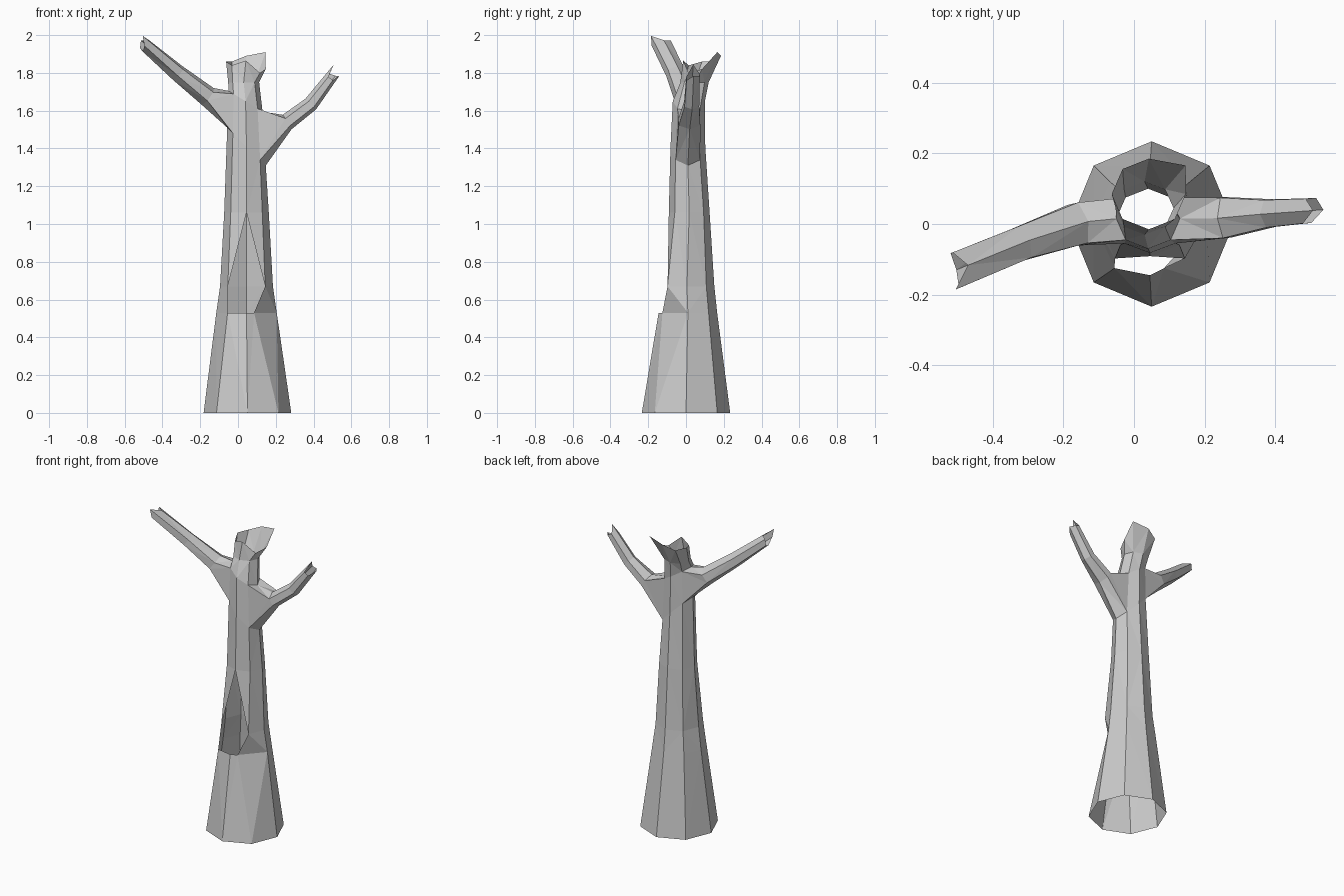
import bpy, bmesh
from math import cos, sin, tau, radians
from mathutils import Vector

if "Cube" in bpy.data.objects:
    bpy.data.objects.remove(bpy.data.objects["Cube"])

SIDES = 8
bm = bmesh.new()


def trunk_ring(z, cx, cy, rx, ry, tilt=0.0, jag=None):
    """Octagon ring; tilt lowers the +x side, jag gives a height per corner."""
    ring = []
    for i in range(SIDES):
        a = tau * i / SIDES
        h = z - tilt * cos(a) + (jag[i] if jag else 0)
        ring.append(bm.verts.new((cx + rx * cos(a), cy + ry * sin(a), h)))
    return ring


def skin(a, b, skip=()):
    n = len(a)
    for i in range(n):
        if i not in skip:
            j = (i + 1) % n
            bm.faces.new((a[i], a[j], b[j], b[i]))


def branch(low, high, side, stations, jag):
    """Six-sided limb grown out of the gap left around one trunk corner."""
    p, q = side - 1, (side + 1) % SIDES
    prev = [low[p], low[side], low[q], high[q], high[side], high[p]]
    root = sum((v.co for v in prev), Vector()) / 6
    path = [root] + [Vector(s[0]) for s in stations]
    for k, (c, half_w, half_h) in enumerate(stations, 1):
        d = (path[min(k + 1, len(path) - 1)] - path[k - 1]).normalized()
        u = Vector((0, 0, 1)).cross(d).normalized()
        v = d.cross(u)
        ring = []
        for i in range(6):
            a = radians(210 + 60 * i)
            co = path[k] + u * half_w * cos(a) + v * half_h * sin(a)
            if k == len(stations):
                co += d * jag[i]
            ring.append(bm.verts.new(co))
        skin(prev, ring)
        prev = ring


# Trunk rings from the flared foot to the broken rim
foot = trunk_ring(0, 0.05, 0, 0.232, 0.234)
lip = trunk_ring(0.53, 0.045, 0.01, 0.16, 0.155)
waist = trunk_ring(0.67, 0.045, 0.005, 0.14, 0.145)
middle = trunk_ring(1.06, 0.045, 0.017, 0.118, 0.108)
fork_low = trunk_ring(1.41, 0.045, 0.01, 0.102, 0.092, 0.1)
fork_high = trunk_ring(1.65, 0.04, 0.015, 0.09, 0.085, 0.055)
neck = trunk_ring(1.75, 0.03, 0.045, 0.082, 0.075)
rim = trunk_ring(1.85, 0.042, 0.085, 0.105, 0.1,
                 jag=(-0.03, 0.06, 0.04, 0.01, 0.01, -0.01, 0.015, -0.05))

# Narrow lower lip of the front hollow
lip[5].co.x, lip[7].co.x = -0.055, 0.085
lip[5].co.y = lip[7].co.y = -0.125
rim[1].co.x += 0.03
rim[1].co.y += 0.01

skin(foot, lip)
skin(lip, waist, skip=(5, 6))
skin(waist, middle, skip=(5, 6))
# Upper edge of the front hollow
bm.faces.new((waist[5], middle[6], middle[5]))
bm.faces.new((waist[7], middle[7], middle[6]))
bm.verts.remove(waist[6])
skin(middle, fork_low)
skin(fork_low, fork_high, skip=(7, 0, 3, 4))
skin(fork_high, neck)
skin(neck, rim)

# Left and right broken limbs
branch(fork_low, fork_high, 4,
       [((-0.16, 0.0, 1.675), 0.068, 0.055),
        ((-0.32, -0.055, 1.8), 0.055, 0.045),
        ((-0.49, -0.125, 1.945), 0.058, 0.035)],
       (0.0, -0.01, 0.02, 0.06, 0.0, 0.02))
branch(fork_low, fork_high, 0,
       [((0.26, 0.018, 1.54), 0.066, 0.045),
        ((0.385, 0.03, 1.635), 0.045, 0.04),
        ((0.488, 0.037, 1.77), 0.04, 0.03)],
       (0.0, 0.04, 0.03, 0.02, 0.07, 0.0))

bmesh.ops.recalc_face_normals(bm, faces=bm.faces[:])
bmesh.ops.triangulate(bm, faces=bm.faces[:])
mesh = bpy.data.meshes.new("hollow_tree_trunk")
bm.to_mesh(mesh)
bm.free()
trunk = bpy.data.objects.new("hollow_tree_trunk", mesh)
bpy.context.collection.objects.link(trunk)
